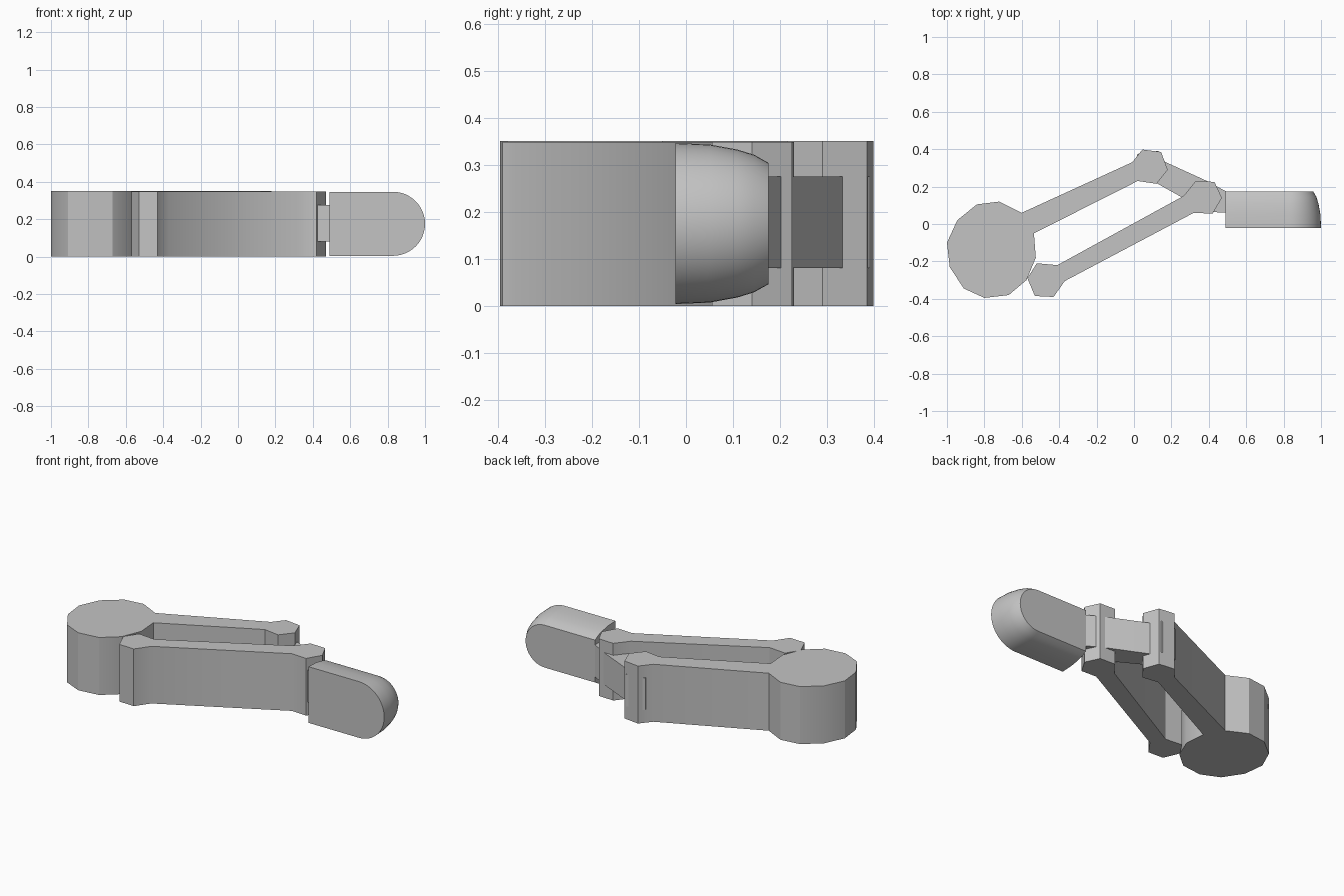
import bpy, bmesh
from math import sin, cos, pi, radians

cube = bpy.data.objects.get("Cube")
if cube:
    bpy.data.objects.remove(cube)

grey = bpy.data.materials.new("plain grey")
grey.use_nodes = True
grey.diffuse_color = (0.55, 0.55, 0.55, 1)
grey.node_tree.nodes["Principled BSDF"].inputs["Base Color"].default_value = (0.55, 0.55, 0.55, 1)


def loft(name, loops):
    """Skin a stack of matching loops and cap both ends."""
    bm = bmesh.new()
    rings = [[bm.verts.new(p) for p in loop] for loop in loops]
    n = len(rings[0])
    for a, b in zip(rings, rings[1:]):
        for i in range(n):
            j = (i + 1) % n
            bm.faces.new((a[i], a[j], b[j], b[i]))
    bm.faces.new(rings[0][::-1])
    bm.faces.new(rings[-1])
    bmesh.ops.recalc_face_normals(bm, faces=bm.faces)
    mesh = bpy.data.meshes.new(name)
    bm.to_mesh(mesh)
    bm.free()
    mesh.materials.append(grey)
    obj = bpy.data.objects.new(name, mesh)
    bpy.context.collection.objects.link(obj)
    bpy.ops.object.select_all(action='DESELECT')
    obj.select_set(True)
    bpy.context.view_layer.objects.active = obj
    bpy.ops.object.shade_smooth_by_angle(angle=radians(31))


def extrude(name, outline, low, high):
    loft(name, [[(x, y, z) for x, y in outline] for z in (low, high)])


# Long arm with round hub and hexagonal knuckle
extrude("hub_arm", [
    (-0.60, 0.06), (-0.72, 0.12), (-0.84, 0.105), (-0.945, 0.02), (-1, -0.10),
    (-0.985, -0.23), (-0.91, -0.345), (-0.80, -0.395), (-0.67, -0.38),
    (-0.575, -0.30), (-0.525, -0.18), (-0.535, -0.05), (0.02, 0.23),
    (0.12, 0.215), (0.18, 0.29), (0.145, 0.385), (0.045, 0.398), (-0.01, 0.33)], 0, 0.35)

# Parallel arm with a knuckle at each end
extrude("parallel_arm", [
    (-0.57, -0.29), (-0.53, -0.385), (-0.43, -0.39), (-0.37, -0.305),
    (0.32, 0.06), (0.42, 0.055), (0.47, 0.14), (0.43, 0.225), (0.33, 0.23),
    (0.265, 0.15), (-0.41, -0.22), (-0.52, -0.21)], 0, 0.348)

# Narrow link joining both knuckles to the finger
extrude("finger_link", [
    (0.015, 0.37), (0.02, 0.30), (0.13, 0.213), (0.27, 0.135), (0.40, 0.065),
    (0.50, 0.06), (0.50, 0.17), (0.39, 0.23), (0.16, 0.335), (0.13, 0.391),
    (0.10, 0.386), (0.04, 0.385)], 0.08, 0.275)


# Finger pad: D-shaped loops shrinking towards the back
def pad_loop(y, inset):
    r = 0.171 - inset
    arc = [-pi / 2 + pi * i / 24 for i in range(25)]
    return ([(0.49, y, 0.175 + r), (0.49, y, 0.175 - r)]
            + [(0.829 + r * cos(a), y, 0.175 + r * sin(a)) for a in arc])


loft("finger_pad", [pad_loop(y, i) for y, i in
                    ((-0.022, 0), (0.05, 0.003), (0.11, 0.014), (0.145, 0.025), (0.175, 0.042))])
